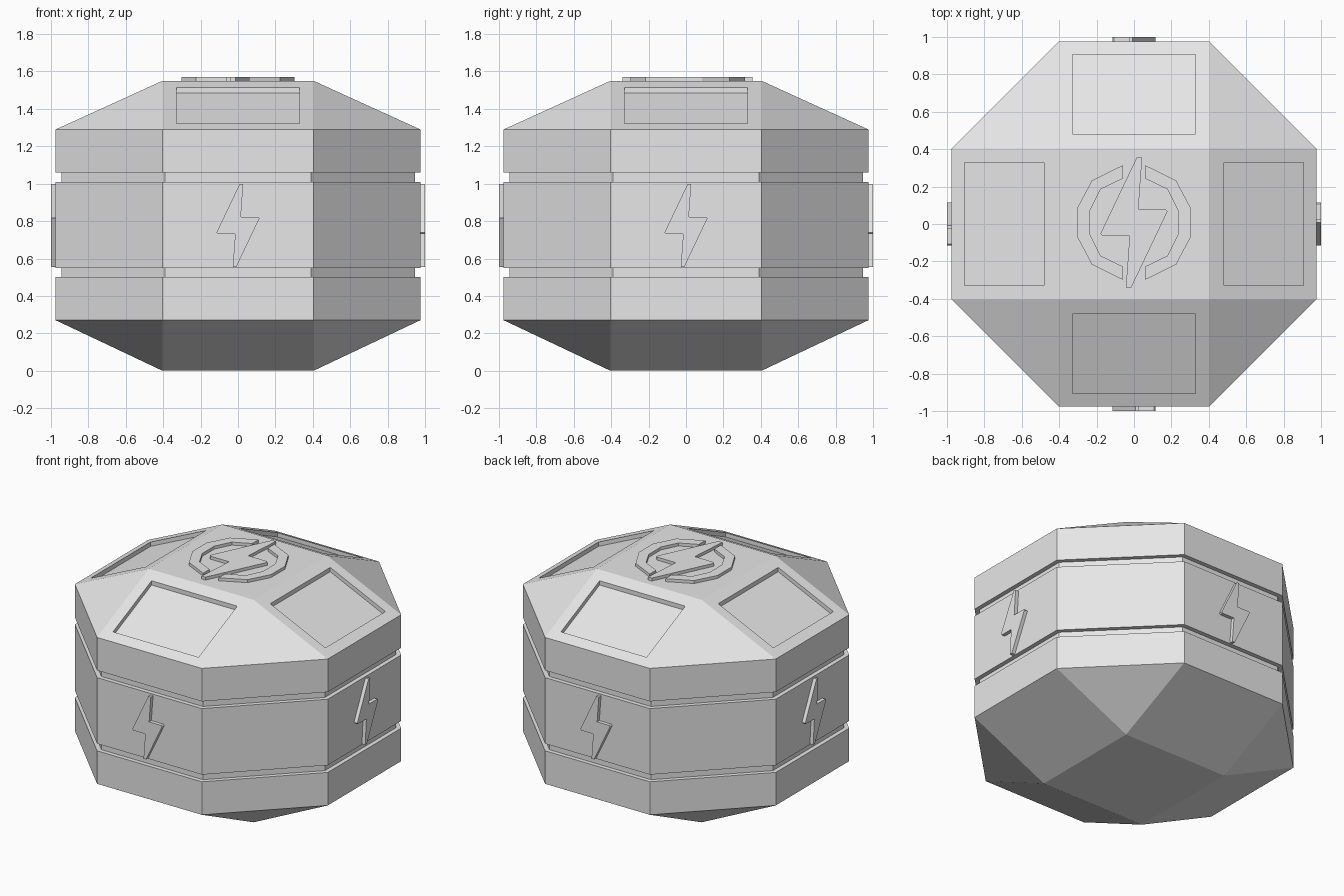
import bpy, bmesh, math
from mathutils import Matrix, Vector

cube = bpy.data.objects.get("Cube")
if cube:
    bpy.data.objects.remove(cube, do_unlink=True)

grey = bpy.data.materials.new("light_grey")
grey.use_nodes = True
grey.diffuse_color = (0.8, 0.8, 0.8, 1)
grey.node_tree.nodes["Principled BSDF"].inputs["Base Color"].default_value = (0.8, 0.8, 0.8, 1)

R, H = 0.975, 0.404          # octagon apothem, half width of a side
TOP, SHOULDER, FOOT = 1.55, 1.29, 0.27


def finish(bm, name):
    bmesh.ops.recalc_face_normals(bm, faces=bm.faces)
    mesh = bpy.data.meshes.new(name)
    bm.to_mesh(mesh)
    bm.free()
    mesh.materials.append(grey)
    obj = bpy.data.objects.new(name, mesh)
    bpy.context.collection.objects.link(obj)
    return obj


def turn(k):
    return Matrix.Rotation(k * math.pi / 2, 4, 'Z')


def octagon(bm, apothem, z):
    h = apothem * math.tan(math.pi / 8)
    return [bm.verts.new(turn(k) @ Vector((x, -apothem, z))) for k in range(4) for x in (-h, h)]


def square(bm, z):
    return [bm.verts.new(turn(k) @ Vector((-H, -H, z))) for k in range(4)]


def bridge(bm, a, b):
    n = len(a)
    for i in range(n):
        j = (i + 1) % n
        bm.faces.new((a[i], a[j], b[j], b[i]))


def recessed_panel(bm, k, outer):
    # Sunken rectangle in one sloping roof face
    slope = (TOP - SHOULDER) / (R - H)

    def ring(drop):
        return [bm.verts.new(turn(k) @ Vector((x, -r, TOP - (r - H) * slope - drop)))
                for x, r in ((-0.33, 0.48), (0.33, 0.48), (0.33, 0.905), (-0.33, 0.905))]
    rim, floor = ring(0), ring(0.03)
    bridge(bm, outer, rim)
    bridge(bm, rim, floor)
    bm.faces.new(floor)


def cap(bm, sq, octo, panels):
    # Square end joined to the octagon by four quads and four triangles
    bm.faces.new(sq)
    for k in range(4):
        a, b = sq[k], sq[(k + 1) % 4]
        c, d = octo[2 * k + 1], octo[2 * k]
        if panels:
            recessed_panel(bm, k, [a, b, c, d])
        else:
            bm.faces.new((a, b, c, d))
        bm.faces.new((b, c, octo[(2 * k + 2) % 8]))


# Body with two grooves around it
bm = bmesh.new()
G = 0.945
profile = [(R, FOOT), (R, 0.50), (G, 0.50), (G, 0.55), (R, 0.55),
           (R, 1.01), (G, 1.01), (G, 1.06), (R, 1.06), (R, SHOULDER)]
rings = [octagon(bm, r, z) for r, z in profile]
for low, high in zip(rings, rings[1:]):
    bridge(bm, low, high)
cap(bm, square(bm, 0), rings[0], False)
cap(bm, square(bm, TOP), rings[-1], True)
finish(bm, "body")


def plate(name, outline, height, matrix):
    # Flat raised shape, its base sunk slightly into the body
    bm = bmesh.new()
    base = [bm.verts.new((x, y, -0.005)) for x, y in outline]
    lid = [bm.verts.new((x, y, height)) for x, y in outline]
    bm.faces.new(base)
    bm.faces.new(lid)
    bridge(bm, base, lid)
    bm.transform(matrix)
    return finish(bm, name)


# Lightning bolts on the four main sides and on the top
half = [(0.009, 0.222), (-0.115, -0.038), (-0.108, -0.046), (-0.015, -0.046), (-0.028, -0.222)]
bolt = half + [(-x, -y) for x, y in half]
for k, side in enumerate(("front", "left", "back", "right")):
    place = turn(k) @ Matrix.Translation((0, -R, 0.777)) @ Matrix.Rotation(math.pi / 2, 4, 'X')
    plate(side + "_bolt", bolt, 0.025, place)
top_place = Matrix.Translation((0, 0.008, TOP))
plate("top_bolt", [(x * 1.56, y * 1.56) for x, y in bolt], 0.021, top_place)

# Split ring around the top bolt
upper = [(0.06, 0.235), (0.06, 0.306), (0.225, 0.225), (0.303, 0.078)]
inner = [(0.234, 0.067), (0.178, 0.178)]
arc = upper + [(x, -y) for x, y in reversed(upper)] + [(x, -y) for x, y in reversed(inner)] + inner
for name, s in (("left_ring_half", 1), ("right_ring_half", -1)):
    plate(name, [(s * x, y) for x, y in arc], 0.021, top_place)
